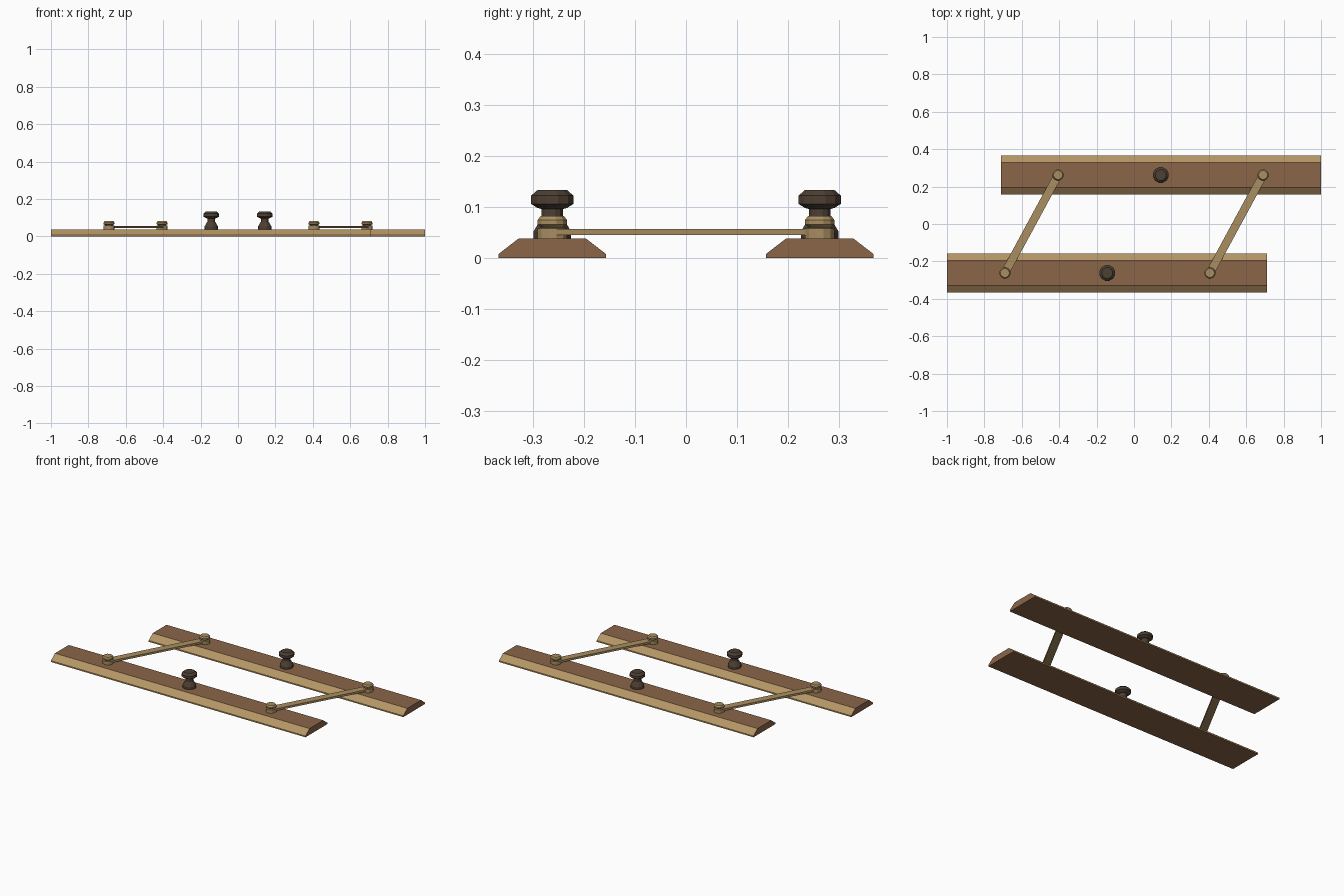
import bpy, bmesh, math
from mathutils import Matrix, Vector

cube = bpy.data.objects.get("Cube")
if cube:
    bpy.data.objects.remove(cube)


def material(name, rgb):
    m = bpy.data.materials.new(name)
    m.use_nodes = True
    m.diffuse_color = (*rgb, 1)
    m.node_tree.nodes["Principled BSDF"].inputs["Base Color"].default_value = (*rgb, 1)
    return m


wood = material("brown wood", (0.26, 0.13, 0.065))
edge = material("pale bevelled edge", (0.46, 0.30, 0.13))
brass = material("aged brass", (0.40, 0.27, 0.12))
dark = material("dark turned wood", (0.075, 0.05, 0.033))


def finish(bm, name, mats):
    bmesh.ops.recalc_face_normals(bm, faces=bm.faces)
    mesh = bpy.data.meshes.new(name)
    bm.to_mesh(mesh)
    bm.free()
    for m in mats:
        mesh.materials.append(m)
    obj = bpy.data.objects.new(name, mesh)
    bpy.context.collection.objects.link(obj)
    return obj


def extrude(bm, points, offset):
    face = bm.faces.new([bm.verts.new(p) for p in points])
    moved = bmesh.ops.extrude_face_region(bm, geom=[face])["geom"]
    bmesh.ops.translate(bm, verts=[v for v in moved if isinstance(v, bmesh.types.BMVert)], vec=offset)


def turned(name, profile, x, y, mat, sides):
    # Lathe a radius/height profile about a vertical axis
    bm = bmesh.new()
    rings = []
    for r, z in profile:
        rings.append([bm.verts.new((x + r * math.cos(a), y + r * math.sin(a), z))
                      for a in (math.tau * (i + 0.5) / sides for i in range(sides))])
    for low, high in zip(rings, rings[1:]):
        for i in range(sides):
            j = (i + 1) % sides
            bm.faces.new((low[i], low[j], high[j], high[i]))
    bm.faces.new(rings[0])
    bm.faces.new(rings[-1])
    return finish(bm, name, [mat])


def bar(name, x0, x1, yc):
    # Flat bar with both long edges bevelled in a paler colour
    section = [(-0.105, 0), (0.105, 0), (0.105, 0.008), (0.066, 0.038), (-0.066, 0.038), (-0.105, 0.008)]
    bm = bmesh.new()
    extrude(bm, [(x0, yc + y, z) for y, z in section], (x1 - x0, 0, 0))
    obj = finish(bm, name, [wood, edge])
    for p in obj.data.polygons:
        p.material_index = int(abs(p.normal.y) > 0.3)
    return obj


def link(name, start, end):
    # Thin connecting arm with rounded ends
    a, b = Vector(start), Vector(end)
    heading = math.atan2(b.y - a.y, b.x - a.x)
    points = []
    for centre, turn in ((b, heading - math.pi / 2), (a, heading + math.pi / 2)):
        for i in range(7):
            t = turn + math.pi * i / 6
            points.append((centre.x + 0.022 * math.cos(t), centre.y + 0.022 * math.sin(t), 0.045))
    bm = bmesh.new()
    extrude(bm, points, (0, 0, 0.012))
    return finish(bm, name, [brass])


ROW = 0.262
KNOB = [(0.038, 0.036), (0.038, 0.052), (0.022, 0.078), (0.022, 0.096), (0.030, 0.098),
        (0.043, 0.106), (0.043, 0.122), (0.030, 0.133)]
PIVOT = [(0.030, 0.036), (0.030, 0.058), (0.022, 0.060), (0.030, 0.066), (0.030, 0.074), (0.024, 0.082)]

# Two staggered bars with their turned knobs
for label, s in (("front", -1), ("rear", 1)):
    bar(label + "_bar", s * 0.145 - 0.855, s * 0.145 + 0.855, s * ROW)
    turned(label + "_knob", KNOB, s * 0.143, s * ROW, dark, 12)

# Two parallel arms with a pivot at each end
for label, xc in (("right", -0.548), ("left", 0.548)):
    ends = [(xc - 0.142, -ROW), (xc + 0.142, ROW)]
    link(label + "_arm", *ends)
    for side, (x, y) in zip(("front", "rear"), ends):
        turned(f"{label}_{side}_pivot", PIVOT, x, y, brass, 12)
